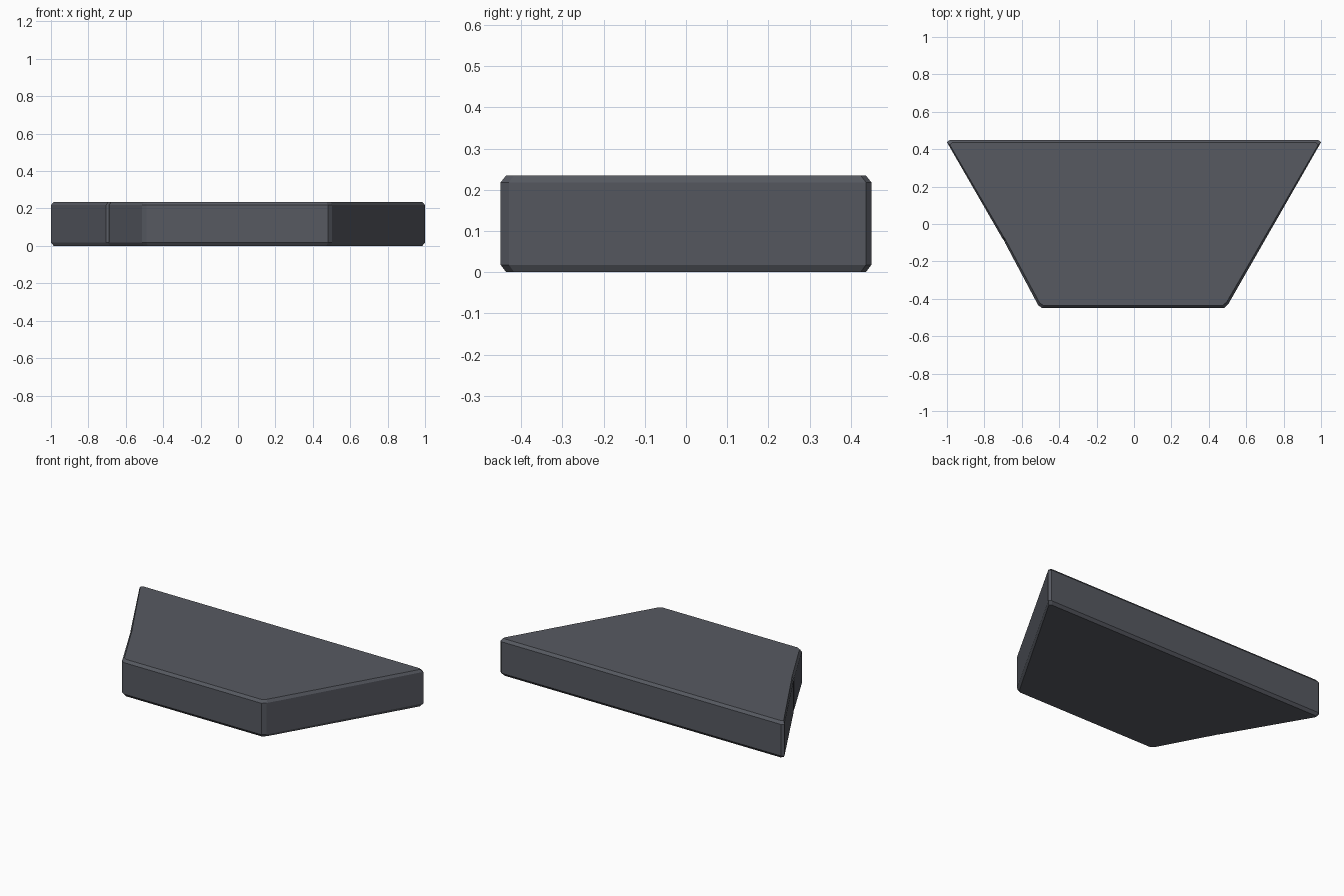
import bpy, bmesh

if "Cube" in bpy.data.objects:
    bpy.data.objects.remove(bpy.data.objects["Cube"])

slate = bpy.data.materials.new("slate grey")
slate.diffuse_color = (0.095, 0.102, 0.121, 1)
slate.use_nodes = True
slate.node_tree.nodes["Principled BSDF"].inputs["Base Color"].default_value = slate.diffuse_color

# Trapezoid outline with clipped corners; None marks the tip of the crack
OUTLINE = [(-0.985, 0.45), (-1.0, 0.437), (-0.705, -0.075), None, (-0.69, -0.10),
           (-0.512, -0.435), (-0.49, -0.45), (0.48, -0.45), (0.503, -0.43),
           (1.0, 0.437), (0.985, 0.45)]

# Rings: height, x scale, y scale, crack tip (deep at the top, closed at the bottom)
DEEP, CLOSED = (-0.51, -0.10), (-0.695, -0.088)
RINGS = [(0.0, 0.985, 0.97, CLOSED), (0.018, 1, 1, CLOSED),
         (0.218, 1, 1, DEEP), (0.235, 0.985, 0.97, DEEP)]

bm = bmesh.new()
rings = []
for z, sx, sy, tip in RINGS:
    ring = []
    for p in OUTLINE:
        if p is None:
            # the deep tip stays in place, the closed one follows the edge
            x, y = tip if tip is DEEP else (tip[0] * sx, tip[1] * sy)
        else:
            x, y = p[0] * sx, p[1] * sy
        ring.append(bm.verts.new((x, y, z)))
    rings.append(ring)

# Walls and chamfers
n = len(OUTLINE)
for low, high in zip(rings, rings[1:]):
    for i in range(n):
        j = (i + 1) % n
        bm.faces.new((low[i], low[j], high[j], high[i]))

# Top and bottom
bm.faces.new(rings[-1])
bm.faces.new(rings[0][::-1])
bmesh.ops.triangulate(bm, faces=[f for f in bm.faces if len(f.verts) > 4])
bmesh.ops.recalc_face_normals(bm, faces=bm.faces)

mesh = bpy.data.meshes.new("stone_slab")
bm.to_mesh(mesh)
bm.free()
mesh.materials.append(slate)
slab = bpy.data.objects.new("stone_slab", mesh)
bpy.context.collection.objects.link(slab)
